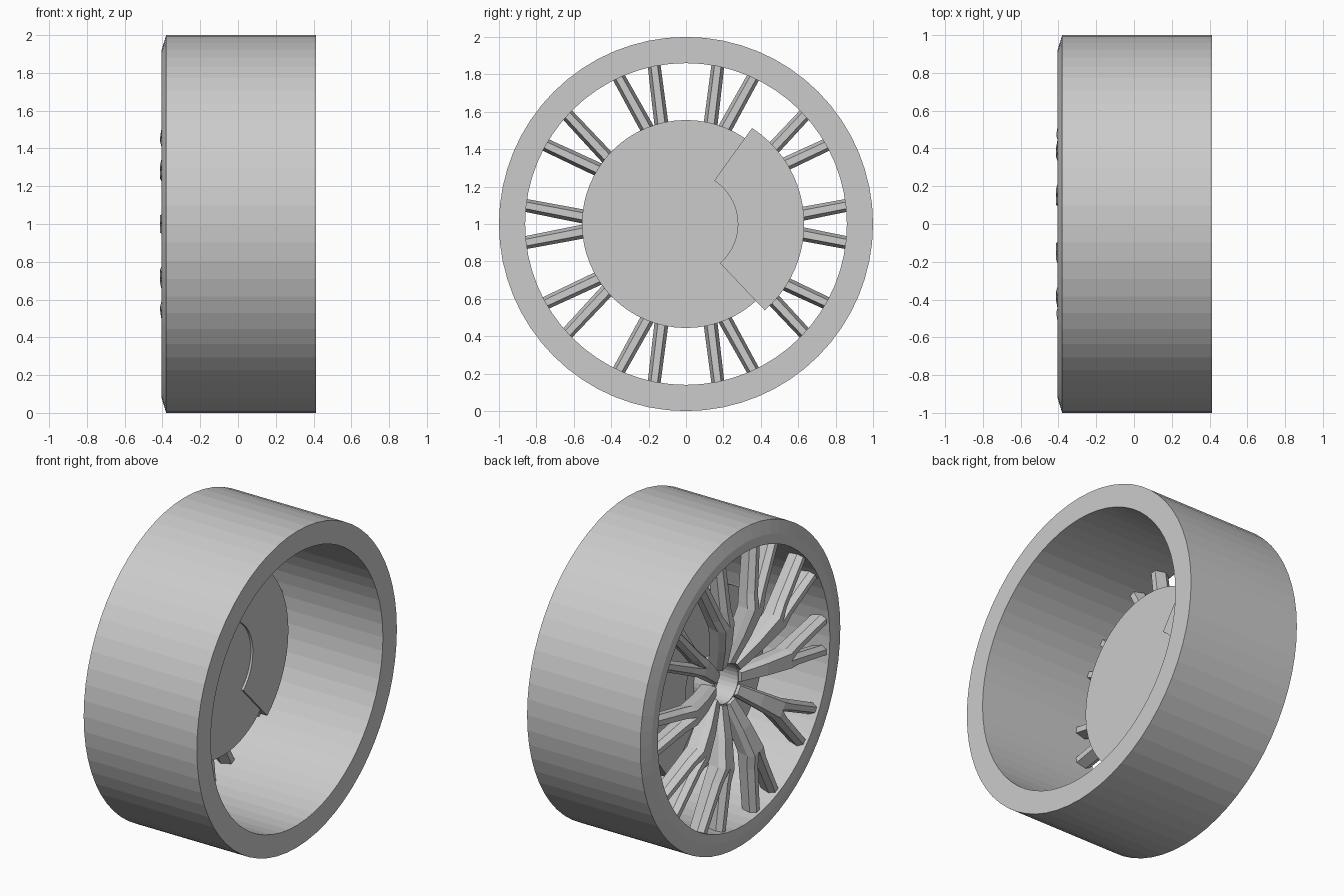
import bpy, bmesh
from math import cos, sin, pi, radians

cube = bpy.data.objects.get("Cube")
if cube:
    bpy.data.objects.remove(cube)

grey = bpy.data.materials.new("plain grey")
grey.use_nodes = True
grey.diffuse_color = (0.6, 0.6, 0.6, 1)
grey.node_tree.nodes["Principled BSDF"].inputs["Base Color"].default_value = (0.6, 0.6, 0.6, 1)


def finish(name, bm):
    bmesh.ops.recalc_face_normals(bm, faces=bm.faces)
    mesh = bpy.data.meshes.new(name)
    bm.to_mesh(mesh)
    bm.free()
    mesh.materials.append(grey)
    obj = bpy.data.objects.new(name, mesh)
    bpy.context.collection.objects.link(obj)
    return obj


def polar(x, r, a, y=0):
    """Point on a circle round the wheel axle."""
    return (x, y + r * cos(a), 1 + r * sin(a))


def loft(bm, sections, closed=False):
    """Bridge equal rings of points; cap the ends unless closed."""
    rings = [[bm.verts.new(p) for p in s] for s in sections]
    n = len(rings[0])
    for i in range(len(rings) if closed else len(rings) - 1):
        a, b = rings[i], rings[(i + 1) % len(rings)]
        for j in range(n):
            k = (j + 1) % n
            bm.faces.new((a[j], a[k], b[k], b[j]))
    if not closed:
        bm.faces.new(rings[0])
        bm.faces.new(rings[-1])


def turned(name, profile, sides, closed):
    """Turn an (x, radius) profile round the axle."""
    bm = bmesh.new()
    loft(bm, [[polar(x, r, 2 * pi * i / sides) for i in range(sides)]
              for x, r in profile], closed)
    return finish(name, bm)


# Tyre with a chamfer on the outer side
turned("tyre", [(0.412, 1), (-0.38, 1), (-0.405, 0.92),
                (-0.405, 0.86), (0.412, 0.86)], 64, True)

# Hub tube and brake disc
turned("hub", [(-0.28, 0.122), (-0.28, 0.14), (-0.12, 0.14), (-0.12, 0.122)], 32, True)
turned("brake_disc", [(-0.104, 0.556), (-0.15, 0.556)], 64, False)

# Brake caliper: an arc-shaped block clasping the disc
bm = bmesh.new()
steps = 20
sections = []
for i in range(steps + 1):
    a = radians(-49 + 106 * i / steps)
    sections.append([polar(-0.09, 0.277, a), polar(-0.09, 0.612, a, 0.02),
                     polar(-0.19, 0.612, a, 0.02), polar(-0.19, 0.277, a)])
loft(bm, sections)
finish("brake_caliper", bm)

# Forked spokes, made of two mirrored halves that part beyond the trunk
# Stations: (radius, inner edge, outer edge, front x, depth, inner bevel)
STATIONS = [(0.125, 0, 0.038, -0.30, 0.10, 0), (0.30, 0, 0.052, -0.365, 0.11, 0),
            (0.47, 0, 0.064, -0.412, 0.12, 0), (0.56, 0.004, 0.08, -0.398, 0.11, 0.25),
            (0.865, 0.066, 0.136, -0.385, 0.10, 0.25)]
bm = bmesh.new()
for k in range(10):
    a = 2 * pi * k / 10
    for side in (1, -1):
        sections = []
        for r, inner, outer, front, depth, bevel in STATIONS:
            ring = []
            for u, d in [(bevel, 0), (0.72, 0), (1, 0.35),
                         (0.76, 1), (bevel, 1), (0, 0.35)]:
                t = side * (inner + u * (outer - inner))
                ring.append((front + d * depth, r * cos(a) - t * sin(a),
                             1 + r * sin(a) + t * cos(a)))
            sections.append(ring)
        loft(bm, sections)
finish("spokes", bm)
